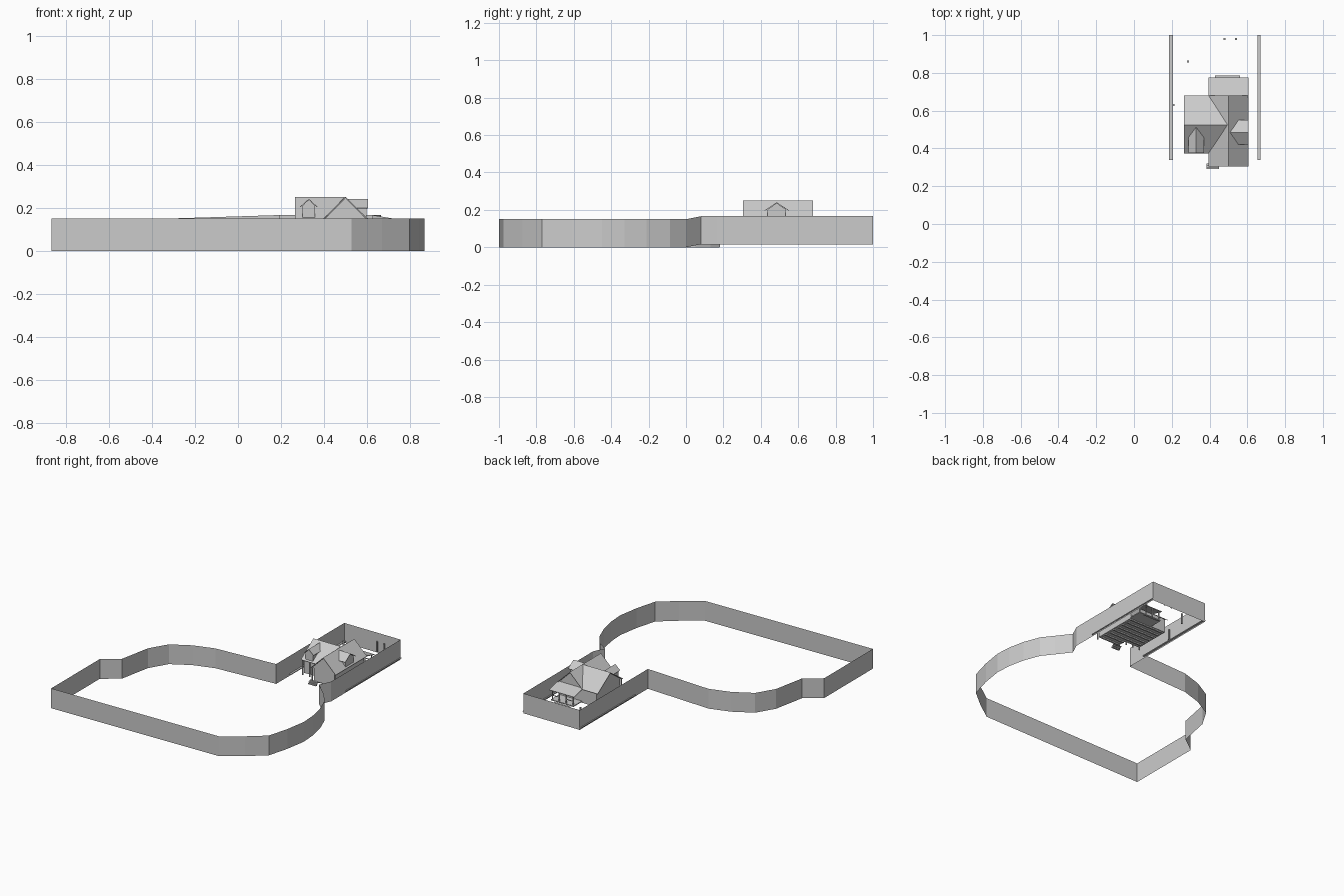
import bpy
from mathutils import Vector

if "Cube" in bpy.data.objects:
    bpy.data.objects.remove(bpy.data.objects["Cube"])


def sheet(name, verts, faces, thick=0):
    me = bpy.data.meshes.new(name)
    me.from_pydata([Vector(v) for v in verts], [], faces)
    me.update()
    ob = bpy.data.objects.new(name, me)
    bpy.context.collection.objects.link(ob)
    if thick:
        m = ob.modifiers.new("thickness", 'SOLIDIFY')
        m.thickness = thick
        m.offset = 0
    return ob


def box(name, x0, x1, y0, y1, z0, z1):
    v = [(x, y, z) for x in (x0, x1) for y in (y0, y1) for z in (z0, z1)]
    f = [(0, 1, 3, 2), (4, 6, 7, 5), (0, 4, 5, 1), (2, 3, 7, 6), (0, 2, 6, 4), (1, 5, 7, 3)]
    return sheet(name, v, f)


def wall_ring(name, pts, z0, z1, closed=True):
    """Upright band of flat panels; pts are (x, y, lift)."""
    n = len(pts)
    v = [(x, y, z0 + l) for x, y, l in pts] + [(x, y, z1 + l) for x, y, l in pts]
    f = [(i, (i + 1) % n, n + (i + 1) % n, n + i) for i in range(n if closed else n - 1)]
    return sheet(name, v, f)


# Boundary wall around the grounds and the raised house plot
L = 0.016
outline = [(-.868, -1, 0), (.527, -.977, 0), (.67, -.875, 0), (.798, -.77, 0), (.842, -.61, 0),
           (.868, -.45, 0), (.86, -.33, 0), (.835, -.21, 0), (.787, -.085, 0), (.72, 0, 0),
           (.625, .08, L), (.665, .165, L), (.665, 1, L), (.192, 1, L), (.192, .183, L),
           (-.315, .18, 0), (-.472, .132, 0), (-.616, .051, 0), (-.697, -.085, 0),
           (-.745, -.328, 0), (-.868, -.417, 0)]
wall_ring("boundary_wall", outline, 0, .15)

# Ledges along both sides of the plot
box("left_ledge", .185, .206, .34, 1, .026, .032)
box("right_ledge", .655, .671, .34, 1, .026, .032)

# House floor on joists
box("house_floor_main", .41, .59, .32, .67, .045, .052)
box("house_floor_wing", .28, .41, .39, .67, .045, .052)
box("back_porch_floor", .405, .595, .67, .77, .045, .052)
for i in range(8):
    y = .33 + i * .046
    box("floor_joist", .29 if y > .39 else .415, .585, y, y + .012, .036, .045)

# House walls
wall_ring("house_walls", [(x, y, 0) for x, y in
          [(.415, .32), (.59, .32), (.59, .67), (.28, .67), (.28, .39), (.415, .39)]], .05, .148)

# Roofs: main ridge runs front to back, wing ridge runs left
T = .004
RZ, EZ = .248, .145
sheet("main_roof", [(.395, .305, EZ), (.5, .305, RZ), (.605, .305, EZ),
                    (.395, .68, EZ), (.5, .68, RZ), (.605, .68, EZ),
                    (.395, .375, EZ), (.495, .525, RZ - .003)],
      [(0, 1, 7, 6), (1, 4, 7), (4, 3, 7), (1, 2, 5, 4)], T)
sheet("wing_roof", [(.265, .375, EZ), (.265, .525, RZ), (.265, .68, EZ),
                    (.395, .375, EZ), (.495, .525, RZ), (.395, .68, EZ)],
      [(0, 3, 4, 1), (1, 4, 5, 2)], T)
for y in (.318, .67):
    sheet("main_gable", [(.4, y, EZ), (.6, y, EZ), (.5, y, RZ - .004)], [(0, 1, 2)])
sheet("wing_gable", [(.28, .38, EZ), (.28, .675, EZ), (.28, .525, RZ - .004)], [(0, 1, 2)])


def dormer(name, place, half, front, cheek_back, tip, eave, ridge, base):
    """Small gabled dormer; place maps (across, depth, z) into the house."""
    p = [(-half, front, eave), (0, front, ridge), (half, front, eave),
         (-half, cheek_back, eave), (0, tip, ridge), (half, cheek_back, eave)]
    sheet(name + "_roof", [place(*v) for v in p], [(0, 1, 4, 3), (1, 2, 5, 4)], .003)
    w, d = half * .75, .008 if cheek_back > front else -.008
    q = [(-w, front + d, base), (w, front + d, base), (w, front + d, eave + .006),
         (0, front + d, ridge - .003), (-w, front + d, eave + .006),
         (-w, cheek_back, eave), (w, cheek_back, eave)]
    sheet(name + "_walls", [place(*v) for v in q], [(0, 1, 2, 3, 4), (0, 4, 5), (1, 6, 2)])


dormer("front_dormer", lambda a, d, z: (.329 + a, d, z), .04, .377, .46, .513, .203, .24, .15)
dormer("side_dormer", lambda a, d, z: (d, .485 + a, z), .064, .605, .55, .508, .197, .24, .152)

# Back porch with lean-to roof, posts, rail and step
sheet("porch_roof", [(.395, .67, .15), (.605, .67, .15), (.605, .775, .122), (.395, .775, .122)],
      [(0, 1, 2, 3)], T)
for i in range(4):
    x = .41 + i * .058
    box("porch_post", x, x + .007, .758, .765, .05, .126)
for x0, x1 in ((.41, .47), (.53, .59)):
    box("porch_rail", x0, x1, .76, .764, .08, .085)
box("back_step", .43, .56, .77, .785, .035, .042)

# Front entrance steps and wing posts
for i in range(3):
    box("front_step", .385, .45, .29 + i * .008, .305 + i * .008, .025 + i * .008, .032 + i * .008)
for x in (.272, .33, .388):
    box("wing_post", x, x + .008, .38, .388, .03, .148)
for x in (.402, .59):
    box("gable_post", x, x + .008, .308, .316, .03, .15)

# Loose posts in the back yard
for x, y in ((.48, .98), (.54, .98), (.21, .63), (.285, .86)):
    box("yard_post", x - .005, x + .005, y - .005, y + .005, .03, .11)
